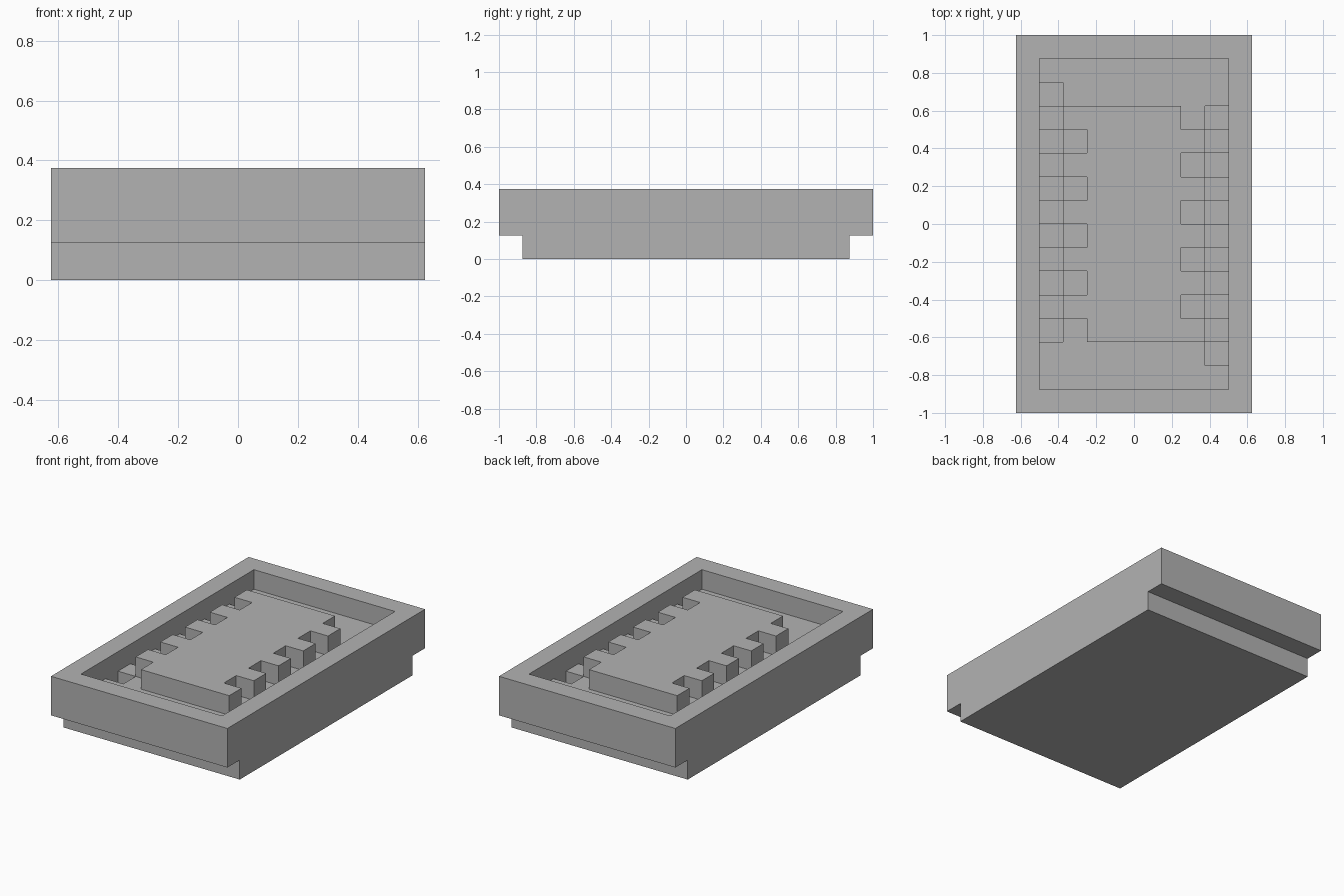
import bpy
import bmesh

cube = bpy.data.objects.get("Cube")
if cube:
    bpy.data.objects.remove(cube, do_unlink=True)

U = 0.125                      # basic module
HALF_X, HALF_Y = 5 * U, 8 * U  # outer half sizes
FLOOR, TOP = 2 * U, 3 * U

grey = bpy.data.materials.new("plain grey")
grey.use_nodes = True
colour = (0.45, 0.45, 0.45, 1)
grey.diffuse_color = colour
grey.node_tree.nodes["Principled BSDF"].inputs["Base Color"].default_value = colour


def prism(name, points, offset):
    """Extrude a flat outline of 3D points along an offset vector."""
    bm = bmesh.new()
    face = bm.faces.new([bm.verts.new(p) for p in points])
    grown = bmesh.ops.extrude_face_region(bm, geom=[face])["geom"]
    moved = [v for v in grown if isinstance(v, bmesh.types.BMVert)]
    bmesh.ops.translate(bm, verts=moved, vec=offset)
    bmesh.ops.recalc_face_normals(bm, faces=bm.faces)
    mesh = bpy.data.meshes.new(name)
    bm.to_mesh(mesh)
    bm.free()
    mesh.materials.append(grey)
    obj = bpy.data.objects.new(name, mesh)
    bpy.context.collection.objects.link(obj)
    return obj


def box(name, x0, x1, y0, y1, z0, z1):
    outline = [(x0, y0, z0), (x1, y0, z0), (x1, y1, z0), (x0, y1, z0)]
    return prism(name, outline, (0, 0, z1 - z0))


def cut(target, cutter):
    """Subtract the cutter for good, then remove it."""
    mod = target.modifiers.new("cut", 'BOOLEAN')
    mod.operation, mod.solver, mod.object = 'DIFFERENCE', 'EXACT', cutter
    bpy.context.view_layer.objects.active = target
    bpy.ops.object.modifier_apply(modifier=mod.name)
    bpy.data.objects.remove(cutter, do_unlink=True)


# Tray body: stepped side profile swept across the width
right_half = [(HALF_Y - U, 0), (HALF_Y - U, U), (HALF_Y, U), (HALF_Y, TOP)]
profile = right_half + [(-y, z) for y, z in reversed(right_half)]
tray = prism("tray", [(-HALF_X, y, z) for y, z in profile], (2 * HALF_X, 0, 0))

# Recess, with a deep slot along each long side
cut(tray, box("recess_cutter", -4 * U, 4 * U, -7 * U, 7 * U, FLOOR, TOP + U))
for s in (-1, 1):
    xs = sorted((s * 3 * U, s * 4 * U))
    ys = sorted((s * 5 * U, -s * 6 * U))
    cut(tray, box("slot_cutter", *xs, *ys, U, TOP + U))

# Raised plate with five teeth on each side, the two sides staggered
half = []
for i in range(5):
    y = (-5 + 2 * i) * U
    half += [(3 * U, y), (3 * U, y + U), (2 * U, y + U), (2 * U, y + 2 * U)]
outline = half + [(-x, -y) for x, y in half]
prism("toothed_plate", [(x, y, FLOOR) for x, y in outline], (0, 0, U))

# Low blocks that carry each tooth across its slot to the wall
for s, side in ((1, "left"), (-1, "right")):
    for i in range(5):
        y = (-5 + 2 * i) * U
        xs = sorted((s * 3 * U, s * 4 * U))
        ys = sorted((s * y, s * (y + U)))
        box(f"{side}_slot_block_{i + 1}", *xs, *ys, U, FLOOR)
